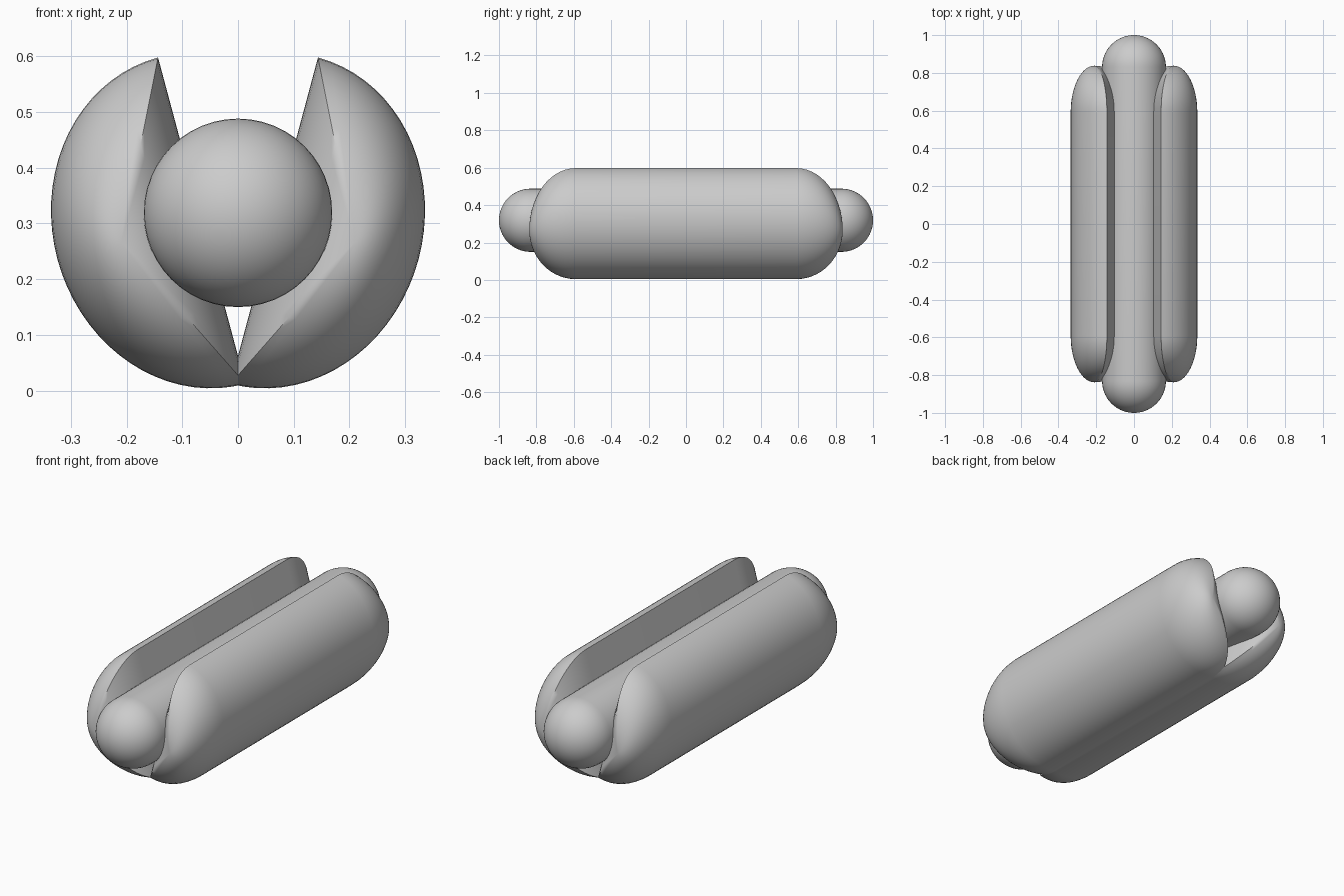
import bpy, bmesh, math
from mathutils import Vector

if "Cube" in bpy.data.objects:
    bpy.data.objects.remove(bpy.data.objects["Cube"])


def loft(name, rings, tip_a, tip_b, angle):
    """Skin closed rings along y and close both ends with a point."""
    bm = bmesh.new()
    loops = [[bm.verts.new(p) for p in ring] for ring in rings]
    n = len(loops[0])
    for a, b in zip(loops, loops[1:]):
        for i in range(n):
            j = (i + 1) % n
            bm.faces.new((a[i], a[j], b[j], b[i]))
    for loop, tip in ((loops[0], tip_a), (loops[-1], tip_b)):
        t = bm.verts.new(tip)
        for i in range(n):
            bm.faces.new((loop[i], loop[(i + 1) % n], t))
    bmesh.ops.recalc_face_normals(bm, faces=bm.faces)
    me = bpy.data.meshes.new(name)
    bm.to_mesh(me)
    bm.free()
    ob = bpy.data.objects.new(name, me)
    bpy.context.collection.objects.link(ob)
    bpy.context.view_layer.objects.active = ob
    ob.select_set(True)
    bpy.ops.object.shade_smooth_by_angle(angle=math.radians(angle))
    ob.select_set(False)
    return ob


def stations(straight, cap, steps=14):
    """(y, scale) pairs: rounded end, straight middle, rounded end."""
    half = [(straight + cap * math.sin(t), math.cos(t))
            for t in (math.pi / 2 * i / steps for i in range(steps))]
    return [(-y, s) for y, s in reversed(half)] + half


def capsule(name, profile, centre, straight, cap, angle):
    """Sweep a profile along y, shrinking it towards centre at the ends."""
    cx, cz = centre
    rings = [[Vector((cx + (x - cx) * s, y, cz + (z - cz) * s)) for x, z in profile]
             for y, s in stations(straight, cap)]
    end = straight + cap
    return loft(name, rings, (cx, -end, cz), (cx, end, cz), angle)


# Sausage: round capsule
R, ZC = 0.169, 0.319
circle = [(R * math.cos(2 * math.pi * i / 48), ZC + R * math.sin(2 * math.pi * i / 48))
          for i in range(48)]
capsule("sausage", circle, (0, ZC), 1 - R, R, 40)

# Bun half: half-ellipse section leaning outwards, flat side facing the sausage
TILT = math.radians(15)
A, B = 0.303, 0.268
along = Vector((math.sin(TILT), math.cos(TILT)))
out = Vector((math.cos(TILT), -math.sin(TILT)))
mid = Vector((0.065, 0.305))
section = [mid + along * A * math.cos(t) + out * B * math.sin(t)
           for t in (math.pi * i / 36 for i in range(37))]
section += [mid + along * A * (-1 + 2 * i / 12) for i in range(1, 12)]
bun = capsule("bun_halves", [tuple(p) for p in section],
              tuple(mid + out * 0.15), 0.59, 0.248, 50)

# Opposite half
mirror = bun.modifiers.new("Mirror", 'MIRROR')
mirror.use_axis[0] = True
mirror.use_mirror_merge = False
